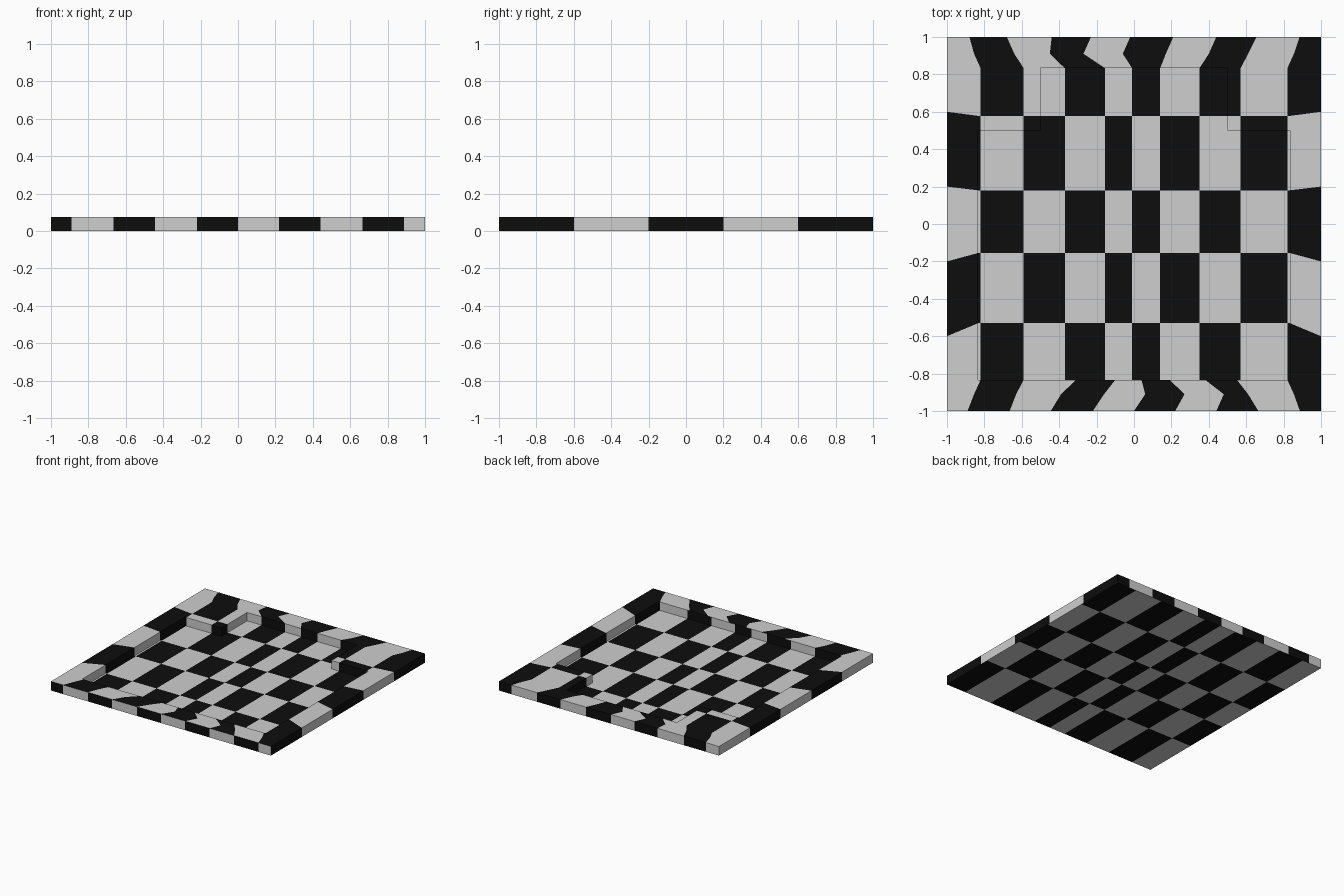
import bpy, bmesh
from mathutils import Vector

if "Cube" in bpy.data.objects:
    bpy.data.objects.remove(bpy.data.objects["Cube"])

H, FLOOR, W = 0.075, 0.006, 0.833       # rim height, floor height, recess half width
NX, NY = 0.5, 0.5                       # corner block inner edges

# Checker boundaries on the floor
XI = [-1, -.82, -.59, -.37, -.155, -.01, .14, .35, .57, .82, 1]
YI = [-1, -.53, -.155, .18, .578, 1]
# Checker boundaries on the rim: outer edge and halfway lines, south and north
XO = [-1, -.89, -.665, -.445, -.22, 0, .22, .44, .665, .887, 1]
S_MID = [-1, -.855, -.63, -.39, -.16, .06, .27, .48, .61, .855, 1]
S_IN = [-1, -.82, -.59, -.31, -.1, .04, .19, .38, .55, .82, 1]
N_OUT = [-1, -.88, -.68, -.44, -.23, -.02, .21, .44, .655, .885, 1]
N_MID = [-1, -.855, -.64, -.45, -.27, -.06, .17, .4, .61, .855, 1]
YO = [-1, -.6, -.2, .2, .6, 1]


def material(name, v):
    m = bpy.data.materials.new(name)
    m.diffuse_color = (v, v, v, 1)
    m.use_nodes = True
    m.node_tree.nodes["Principled BSDF"].inputs["Base Color"].default_value = m.diffuse_color
    return m


MATS = [material("light grey", 0.62), material("black", 0.004)]


def quad(bm, pts, normal, dark):
    f = bm.faces.new([bm.verts.new(p) for p in pts])
    f.normal_update()
    if f.normal.dot(Vector(normal)) < 0:
        f.normal_flip()
    f.material_index = int(dark)


def finish(bm, name):
    bmesh.ops.remove_doubles(bm, verts=bm.verts[:], dist=1e-5)
    me = bpy.data.meshes.new(name)
    bm.to_mesh(me)
    bm.free()
    for m in MATS:
        me.materials.append(m)
    bpy.context.collection.objects.link(bpy.data.objects.new(name, me))


def index(v, cuts):
    return sum(v > c for c in cuts[1:-1])


def is_dark(x, y):
    return (index(x, XI) + index(y, YI)) % 2 == 1


def split(a, b, cuts):
    a, b = min(a, b), max(a, b)
    return [a] + [c for c in cuts if a < c < b] + [b]


def checker(bm, x0, x1, y0, y1, z, up):
    xs, ys = split(x0, x1, XI), split(y0, y1, YI)
    for a, b in zip(xs, xs[1:]):
        for c, d in zip(ys, ys[1:]):
            quad(bm, [(a, c, z), (b, c, z), (b, d, z), (a, d, z)],
                 (0, 0, up), is_dark((a + b) / 2, (c + d) / 2))


# Underside
bm = bmesh.new()
checker(bm, -1, 1, -1, 1, 0, -1)
finish(bm, "underside")

# Recessed floor
bm = bmesh.new()
checker(bm, -W, W, -W, NY, FLOOR, 1)
checker(bm, -NX, NX, NY, W, FLOOR, 1)
finish(bm, "recessed_floor")

# Rim top: front and back bands with leaning stripes
bm = bmesh.new()
bands = [(XO, S_MID, -1, -.91), (S_MID, S_IN, -.91, -W),
         (N_OUT, N_MID, 1, .91), (N_MID, XI, .91, W)]
for xa, xb, ya, yb in bands:
    for i in range(10):
        quad(bm, [(xa[i], ya, H), (xa[i+1], ya, H), (xb[i+1], yb, H), (xb[i], yb, H)],
             (0, 0, 1), i % 2)

# Rim top: left and right bands
outer = [-W] + YO[1:-1] + [W]
inner = [-W] + YI[1:-1] + [W]
for s in (-1, 1):
    for r in range(5):
        dark = (r + (s > 0)) % 2 if s > 0 else r % 2
        quad(bm, [(s, outer[r], H), (s, outer[r+1], H), (s*W, inner[r+1], H), (s*W, inner[r], H)],
             (0, 0, 1), dark)

# Raised corner blocks
checker(bm, -W, -NX, NY, W, H, 1)
checker(bm, NX, W, NY, W, H, 1)

# Outer sides
for i in range(10):
    for y, xs, dark in ((-1, XO, i % 2 == 0), (1, N_OUT, i % 2 == 1)):
        quad(bm, [(xs[i], y, 0), (xs[i+1], y, 0), (xs[i+1], y, H), (xs[i], y, H)],
             (0, y, 0), dark)
for s in (-1, 1):
    for r in range(5):
        dark = r % 2 == (0 if s > 0 else 1)
        quad(bm, [(s, YO[r], 0), (s, YO[r+1], 0), (s, YO[r+1], H), (s, YO[r], H)],
             (s, 0, 0), dark)

# Inner walls following the recess outline (counter-clockwise)
path = [(-W, -W), (W, -W), (W, NY), (NX, NY), (NX, W), (-NX, W), (-NX, NY), (-W, NY)]
for (xa, ya), (xb, yb) in zip(path, path[1:] + path[:1]):
    n = (-(yb - ya), xb - xa, 0)
    if ya == yb:
        cuts = split(xa, xb, XI)
        segs = [((a, ya), (b, ya)) for a, b in zip(cuts, cuts[1:])]
    else:
        cuts = split(ya, yb, YI)
        segs = [((xa, a), (xa, b)) for a, b in zip(cuts, cuts[1:])]
    for p, q in segs:
        quad(bm, [(*p, FLOOR), (*q, FLOOR), (*q, H), (*p, H)], n,
             is_dark((p[0] + q[0]) / 2, (p[1] + q[1]) / 2))
# east rim colour keeps black on even rows, west on odd rows
for f in bm.faces:
    c = f.calc_center_median()
    if f.normal.z > 0.5 and abs(c.x) > W and abs(c.y) < W:
        f.material_index = int(is_dark(c.x, c.y))
finish(bm, "checkered_rim")
